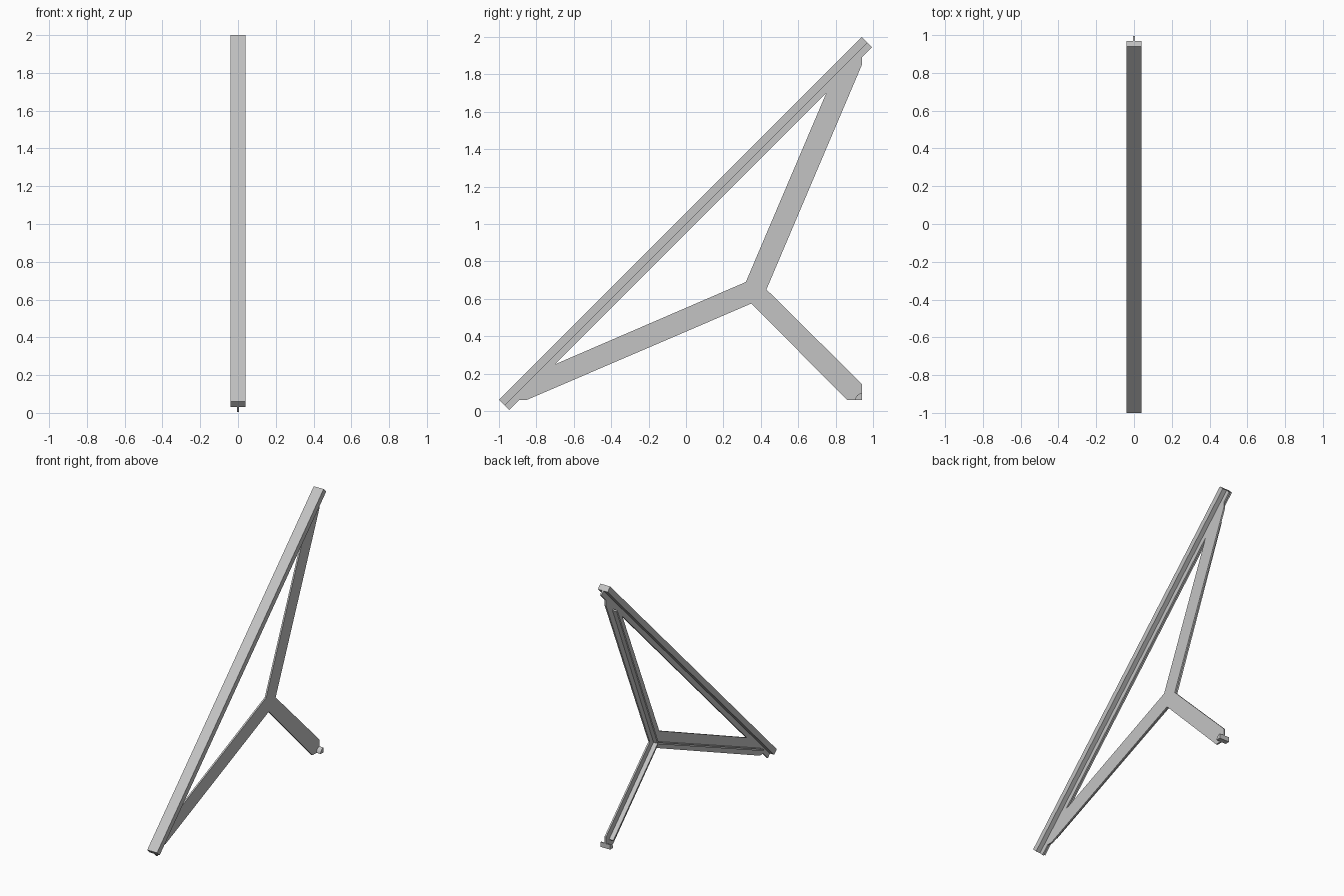
import bpy, bmesh, math
from mathutils import Vector

if "Cube" in bpy.data.objects:
    bpy.data.objects.remove(bpy.data.objects["Cube"], do_unlink=True)

steel = bpy.data.materials.new("grey_steel")
steel.use_nodes = True
GREY = (0.55, 0.55, 0.55, 1)
steel.diffuse_color = GREY
steel.node_tree.nodes["Principled BSDF"].inputs["Base Color"].default_value = GREY

HALF = 0.04      # half width of the rail
WEB = 0.006      # half thickness of the plate


def extrude(name, loops, x0, x1):
    """Extrude closed (y, z) outlines along x."""
    bm = bmesh.new()
    edges = []
    for loop in loops:
        vs = [bm.verts.new((x0, y, z)) for y, z in loop]
        edges += [bm.edges.new((a, b)) for a, b in zip(vs, vs[1:] + vs[:1])]
    bmesh.ops.triangle_fill(bm, edges=edges, use_beauty=True)
    res = bmesh.ops.extrude_face_region(bm, geom=bm.faces[:])
    verts = [v for v in res["geom"] if isinstance(v, bmesh.types.BMVert)]
    bmesh.ops.translate(bm, verts=verts, vec=(x1 - x0, 0, 0))
    bmesh.ops.recalc_face_normals(bm, faces=bm.faces)
    bmesh.ops.dissolve_limit(bm, angle_limit=0.01, verts=bm.verts, edges=bm.edges)
    me = bpy.data.meshes.new(name)
    bm.to_mesh(me)
    bm.free()
    me.materials.append(steel)
    ob = bpy.data.objects.new(name, me)
    bpy.context.collection.objects.link(ob)
    return ob


def strip(name, a, b, width, x0, x1):
    """Flat bar between two (y, z) points."""
    a, b = Vector(a), Vector(b)
    d = (b - a).normalized()
    n = Vector((-d.y, d.x)) * width / 2
    return extrude(name, [[a + n, b + n, b - n, a - n]], x0, x1)


# Sloping rail flange
extrude("rail_flange", [[(-1, .06), (-.97, .03), (.97, 1.97), (.94, 2)]], -HALF, HALF)

# Plate with the rail web, the two arms and the leg
outline = [(-.97, .03), (-.945, .005), (-.89, .06), (-.85, .06), (.35, .575),
           (.86, .06), (.94, .06), (.94, .145), (.43, .65), (.94, 1.85),
           (.94, 1.89), (.995, 1.945), (.97, 1.97)]
opening = [(-.70, .25), (.32, .69), (.75, 1.70)]
extrude("bracket_plate", [outline, opening], -WEB, WEB)

# Stiffening ribs along the middle of each arm
hub = (.38, .63)
for name, end in (("lower", (-.85, .11)), ("upper", (.86, 1.79)), ("leg", (.90, .11))):
    strip(name + "_rib", hub, end, 0.012, -HALF, -WEB)

# Quarter-round foot pin
corner = Vector((.94, .06))
arc = [corner] + [corner + 0.035 * Vector((-math.cos(t), math.sin(t)))
                  for t in (i * math.pi / 12 for i in range(7))]
extrude("foot_pin", [arc], -HALF, HALF)
